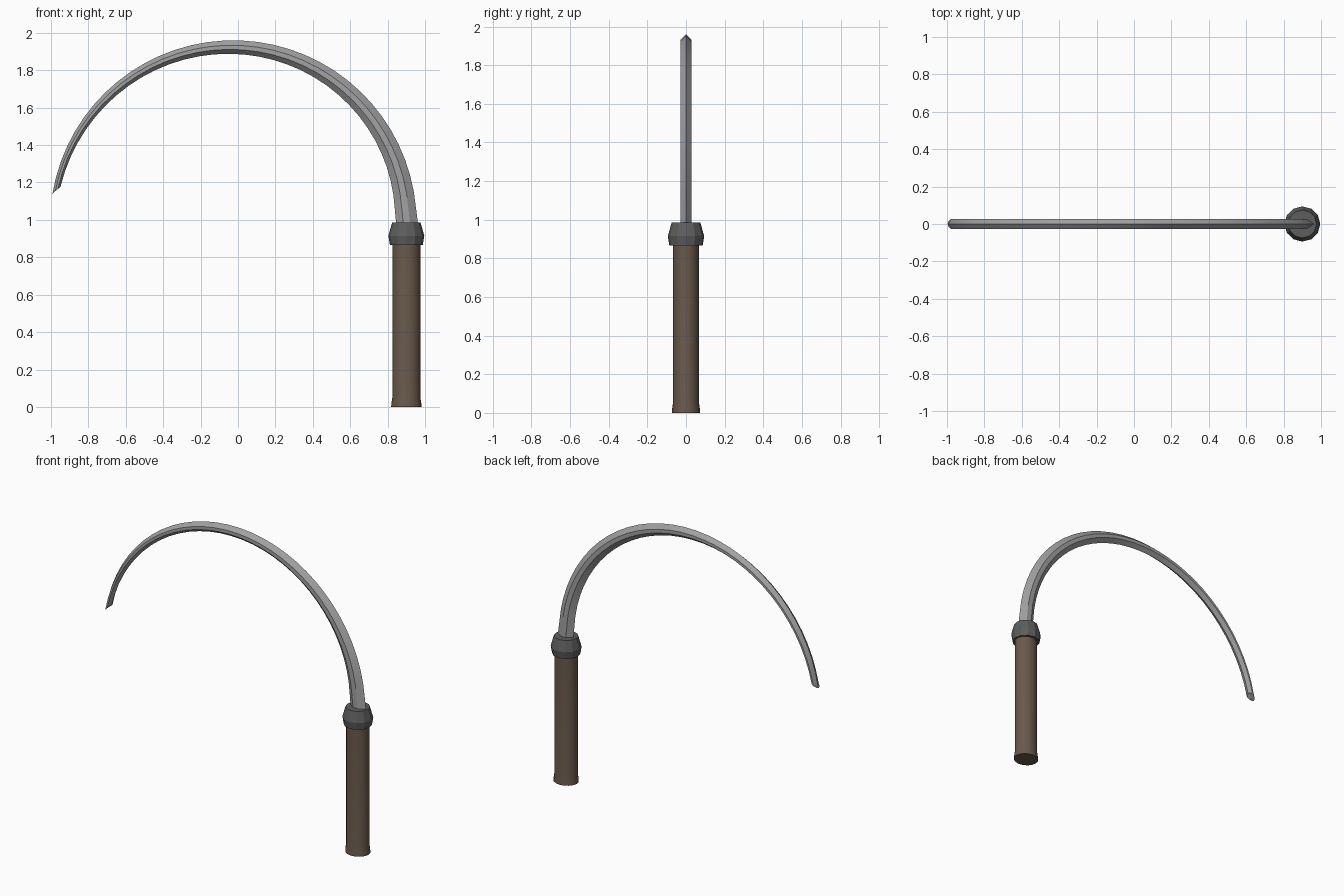
import bpy, bmesh
from math import sin, cos, pi, radians

if "Cube" in bpy.data.objects:
    bpy.data.objects.remove(bpy.data.objects["Cube"])

HX = 0.90  # handle axis


def material(name, rgb):
    m = bpy.data.materials.new(name)
    m.diffuse_color = (*rgb, 1)
    m.use_nodes = True
    m.node_tree.nodes["Principled BSDF"].inputs["Base Color"].default_value = m.diffuse_color
    return m


def loft(name, rings, mat, angle=30):
    """Skin a list of equally sized vertex rings and cap both ends."""
    bm = bmesh.new()
    loops = [[bm.verts.new(p) for p in ring] for ring in rings]
    n = len(loops[0])
    for a, b in zip(loops, loops[1:]):
        for i in range(n):
            j = (i + 1) % n
            bm.faces.new((a[i], a[j], b[j], b[i]))
    bm.faces.new(loops[0])
    bm.faces.new(loops[-1])
    bmesh.ops.recalc_face_normals(bm, faces=bm.faces)
    me = bpy.data.meshes.new(name)
    bm.to_mesh(me)
    bm.free()
    me.materials.append(mat)
    ob = bpy.data.objects.new(name, me)
    bpy.context.collection.objects.link(ob)
    bpy.ops.object.select_all(action='DESELECT')
    ob.select_set(True)
    bpy.context.view_layer.objects.active = ob
    bpy.ops.object.shade_smooth_by_angle(angle=radians(angle))
    return ob


def turned(name, profile, sides, mat, squash, angle):
    """Slightly oval turned part on the handle axis from (radius, z) pairs."""
    rings = [[(HX + r * cos(2 * pi * i / sides), squash * r * sin(2 * pi * i / sides), z)
              for i in range(sides)] for r, z in profile]
    return loft(name, rings, mat, angle)


steel = material("steel", (0.36, 0.36, 0.37))
iron = material("dark_iron", (0.11, 0.11, 0.11))
wood = material("wood", (0.14, 0.10, 0.07))

# Handle with flared foot
turned("handle", [(0.081, 0), (0.080, 0.02), (0.075, 0.05), (0.075, 0.89)],
       16, wood, 0.90, 30)

# Collar
turned("collar", [(0.070, 0.866), (0.088, 0.866), (0.096, 0.915), (0.076, 0.985), (0.05, 0.985)],
       12, iron, 0.98, 15)


# Curved blade: tapering hexagonal section swept around an arc
def section(outer, inner, half):
    def at(f, y):
        return (outer[0] + (inner[0] - outer[0]) * f, y, outer[1] + (inner[1] - outer[1]) * f)
    return [at(0, 0), at(0.36, half), at(0.67, half), at(1, 0), at(0.67, -half), at(0.36, -half)]


def arc(r, deg):
    return (-0.025 + r * cos(radians(deg)), 0.98 + r * sin(radians(deg)))


rings = [section((0.966, 0.95), (0.848, 0.95), 0.028)]
STEPS = 32
for k in range(STEPS + 1):
    t = k / STEPS
    deg = 5 + 161.5 * t
    width = 0.113 - 0.078 * t
    rings.append(section(arc(0.98, deg + 4 * t), arc(0.98 - width, deg + 1.5 * t), 0.028))
# Narrow tip
rings.append(section((-0.997, 1.135), (-0.983, 1.152), 0.016))
loft("blade", rings, steel, 25)
